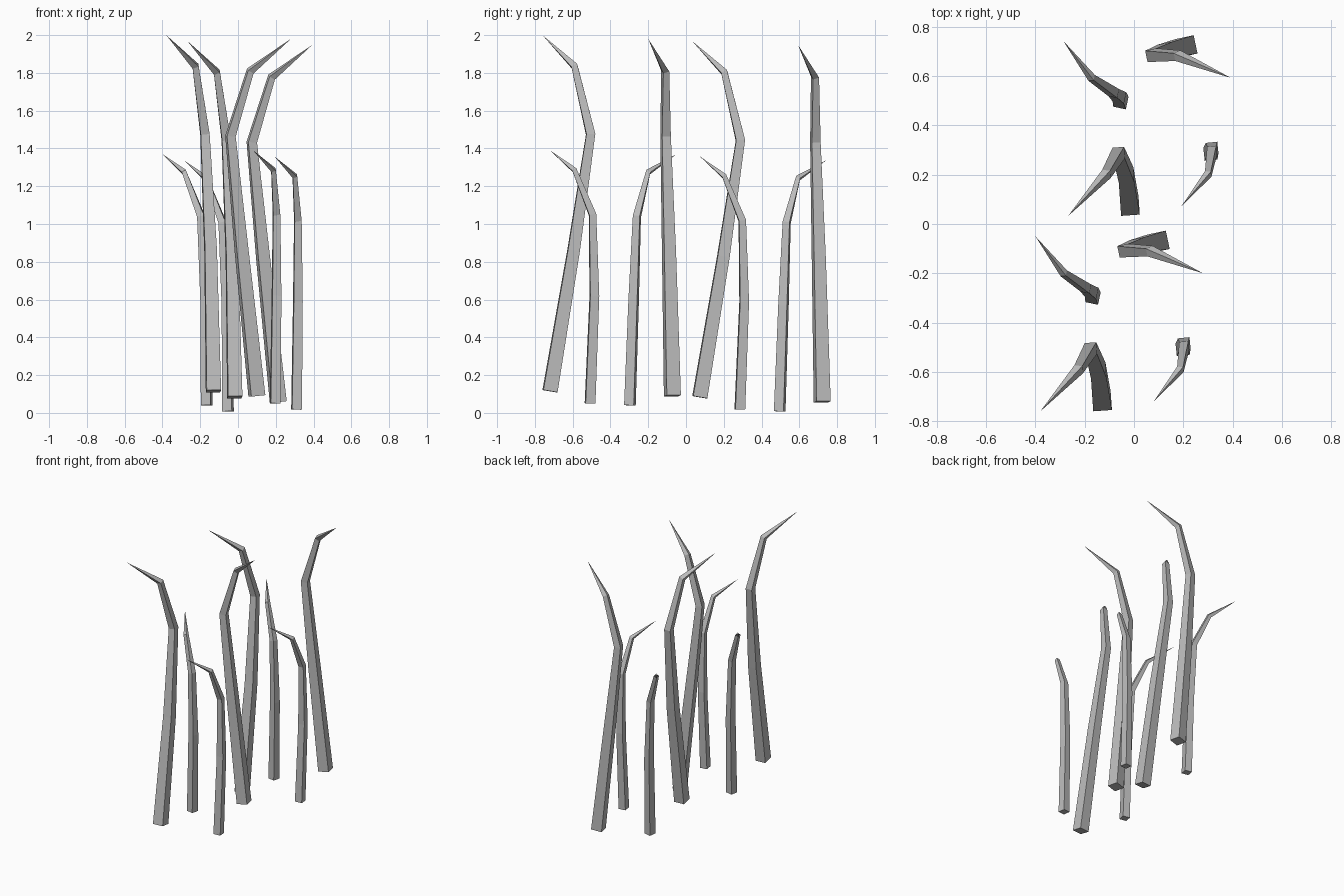
import bpy
import bmesh
from math import cos, sin, radians
from mathutils import Vector

cube = bpy.data.objects.get("Cube")
if cube:
    bpy.data.objects.remove(cube, do_unlink=True)

grey = bpy.data.materials.new("stem_grey")
grey.use_nodes = True
colour = (0.5, 0.5, 0.5, 1)
grey.diffuse_color = colour
grey.node_tree.nodes["Principled BSDF"].inputs["Base Color"].default_value = colour
grey.node_tree.nodes["Principled BSDF"].inputs["Roughness"].default_value = 0.9


def make_stem(name, path, widths, turn, shift):
    """Four-sided bent stem: a square swept along the path, ending in a point."""
    pts = [Vector(p) + shift for p in path]
    ref = Vector((cos(radians(turn)), sin(radians(turn)), 0))
    bm = bmesh.new()
    rings = []
    for i, width in enumerate(widths):
        along = (pts[i + 1] - pts[i]).normalized()
        if i:
            along = (along + (pts[i] - pts[i - 1]).normalized()).normalized()
        side = (ref - along * ref.dot(along)).normalized()
        depth = along.cross(side)
        h = width / 2
        rings.append([bm.verts.new(pts[i] + side * a * h + depth * b * h)
                      for a, b in ((-1, -1), (1, -1), (1, 1), (-1, 1))])
    tip = bm.verts.new(pts[-1])
    bm.faces.new(rings[0][::-1])
    for k in range(4):
        n = (k + 1) % 4
        for low, high in zip(rings, rings[1:]):
            bm.faces.new((low[k], low[n], high[n], high[k]))
        bm.faces.new((rings[-1][k], rings[-1][n], tip))
    bmesh.ops.recalc_face_normals(bm, faces=bm.faces)
    mesh = bpy.data.meshes.new(name)
    bm.to_mesh(mesh)
    bm.free()
    mesh.materials.append(grey)
    bpy.context.collection.objects.link(bpy.data.objects.new(name, mesh))


TALL = (0.076, 0.063, 0.047, 0.034)
SHORT = (0.052, 0.047, 0.037, 0.025)

# One clump: base, middle, knee, bend and tip of every stem
stems = {
    "tall_stem_right": (TALL, 4, [(-0.13, -0.72, 0.115), (-0.145, -0.595, 0.86),
                        (-0.175, -0.505, 1.475), (-0.225, -0.59, 1.835), (-0.38, -0.76, 2.0)]),
    "tall_stem_left": (TALL, 12, [(0.1, -0.072, 0.09), (0.02, -0.09, 0.85),
                       (-0.04, -0.108, 1.465), (0.065, -0.11, 1.81), (0.28, -0.2, 1.98)]),
    "short_stem_right": (SHORT, -12, [(-0.166, -0.297, 0.04), (-0.172, -0.277, 0.6),
                         (-0.195, -0.26, 1.04), (-0.285, -0.2, 1.275), (-0.4, -0.05, 1.37)]),
    "short_stem_left": (SHORT, 6, [(0.197, -0.508, 0.05), (0.204, -0.485, 0.62),
                        (0.204, -0.495, 1.05), (0.188, -0.59, 1.285), (0.08, -0.72, 1.39)]),
}

# The clump is repeated further back
for place, shift in (("front", Vector((0, 0, 0))), ("back", Vector((0.113, 0.793, -0.032)))):
    for name, (widths, turn, path) in stems.items():
        make_stem(f"{place}_{name}", path, widths, turn, shift)
